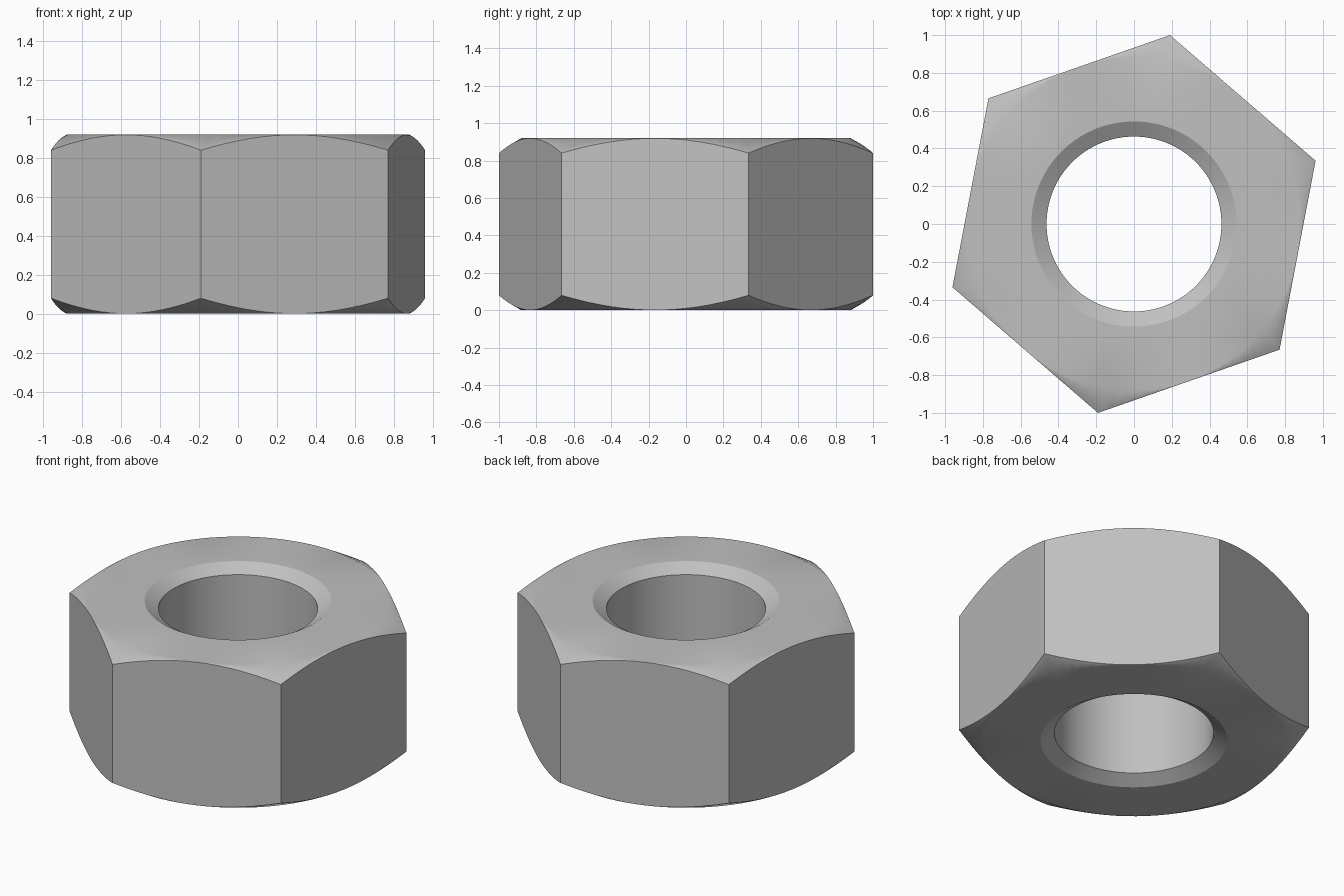
import bpy, bmesh
from math import radians, pi, cos, sin, tan

if "Cube" in bpy.data.objects:
    bpy.data.objects.remove(bpy.data.objects["Cube"])

HEIGHT = 0.92
APOTHEM = 0.8816          # centre to flat side
TURN = radians(19.2)      # angle of the first corner
BORE, SINK, SINK_DEPTH = 0.463, 0.543, 0.05
CHAMFER_START, CHAMFER_ANGLE = 0.88, radians(30)
STEPS = 16                # segments along each flat side


def side_radius(angle):
    """Distance from the axis to the hexagon outline."""
    return APOTHEM / cos(angle % (pi / 3) - pi / 6)


def section(angle):
    """Closed radial profile (radius, height) at an angle from a corner."""
    outer = side_radius(angle)
    drop = (outer - CHAMFER_START) * tan(CHAMFER_ANGLE)
    lower = [(BORE, SINK_DEPTH), (SINK, 0), (CHAMFER_START, 0), (outer, drop)]
    return lower + [(r, HEIGHT - z) for r, z in reversed(lower)]


# Sweep the profile around the axis
bm = bmesh.new()
count = 6 * STEPS
rings = []
for i in range(count):
    a = i * 2 * pi / count
    rings.append([bm.verts.new((r * cos(a + TURN), r * sin(a + TURN), z))
                  for r, z in section(a)])
for i, ring in enumerate(rings):
    following = rings[(i + 1) % count]
    for j in range(len(ring)):
        k = (j + 1) % len(ring)
        bm.faces.new((ring[j], following[j], following[k], ring[k]))
bmesh.ops.recalc_face_normals(bm, faces=bm.faces)

mesh = bpy.data.meshes.new("hex_nut")
bm.to_mesh(mesh)
bm.free()
nut = bpy.data.objects.new("hex_nut", mesh)
bpy.context.collection.objects.link(nut)

# Plain grey steel
steel = bpy.data.materials.new("grey_steel")
steel.use_nodes = True
colour = (0.53, 0.53, 0.53, 1)
steel.diffuse_color = colour
steel.node_tree.nodes["Principled BSDF"].inputs["Base Color"].default_value = colour
mesh.materials.append(steel)

# Smooth bore and chamfers, crisp corners, flat end faces
bpy.ops.object.select_all(action="DESELECT")
nut.select_set(True)
bpy.context.view_layer.objects.active = nut
bpy.ops.object.shade_smooth_by_angle(angle=radians(31))
weighted = nut.modifiers.new("flat_end_faces", "WEIGHTED_NORMAL")
weighted.keep_sharp = True
